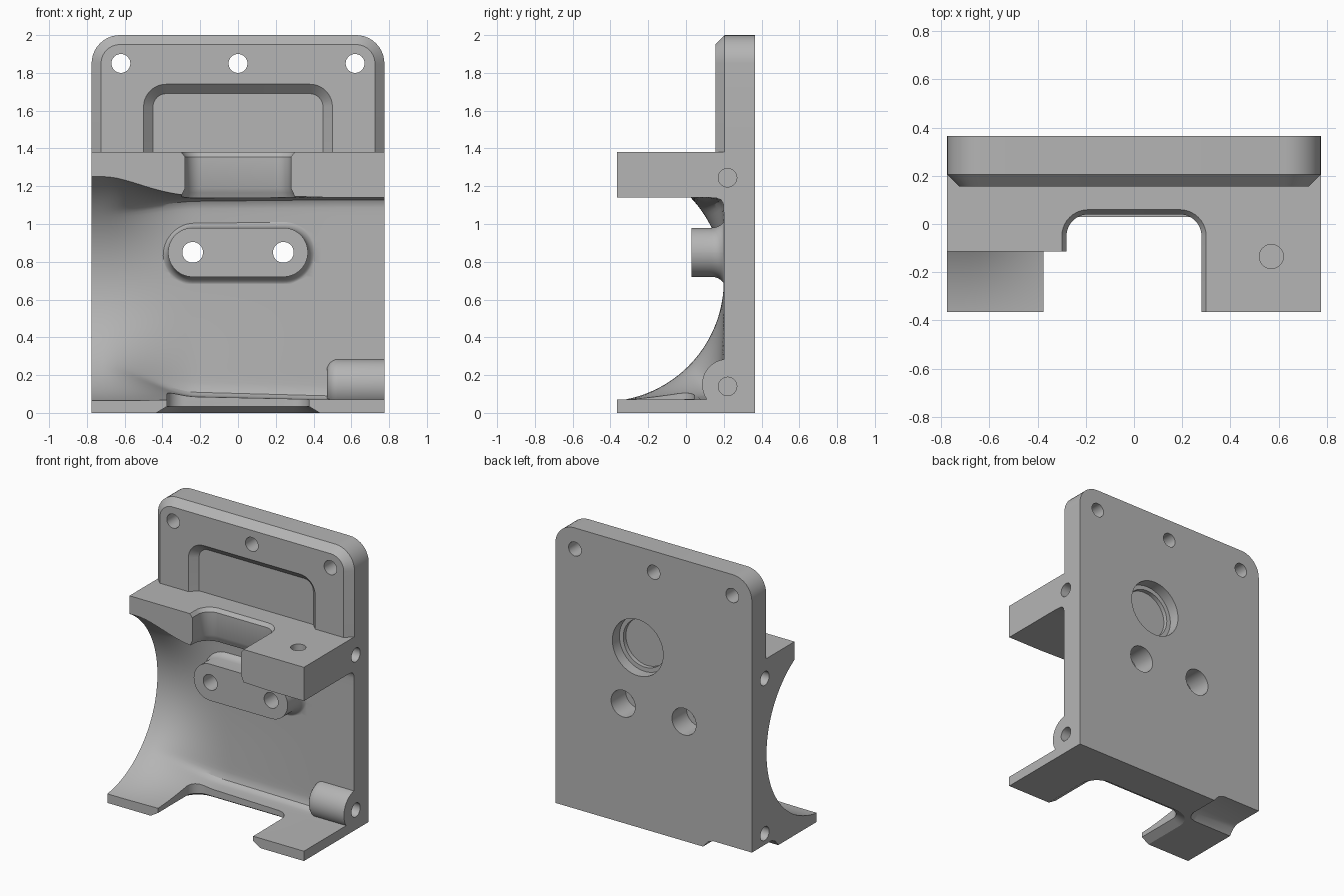
import bpy, bmesh, math
from mathutils import Vector

if "Cube" in bpy.data.objects:
    bpy.data.objects.remove(bpy.data.objects["Cube"])

grey = bpy.data.materials.new("machined_grey")
grey.diffuse_color = (0.46, 0.46, 0.46, 1)
grey.use_nodes = True
grey.node_tree.nodes["Principled BSDF"].inputs["Base Color"].default_value = grey.diffuse_color


def loft(name, rings):
    """Closed solid through rings of equal point count."""
    bm = bmesh.new()
    vs = [[bm.verts.new(p) for p in r] for r in rings]
    n = len(rings[0])
    for a, b in zip(vs, vs[1:]):
        for i in range(n):
            j = (i + 1) % n
            bm.faces.new((a[i], a[j], b[j], b[i]))
    bm.faces.new(vs[0])
    bm.faces.new(vs[-1])
    bmesh.ops.recalc_face_normals(bm, faces=bm.faces)
    me = bpy.data.meshes.new(name)
    bm.to_mesh(me)
    bm.free()
    me.materials.append(grey)
    ob = bpy.data.objects.new(name, me)
    bpy.context.collection.objects.link(ob)
    return ob


def place(axis, pts, d):
    """Put 2D points on the plane at distance d along an axis."""
    if axis == 'x':
        return [Vector((d, a, b)) for a, b in pts]
    if axis == 'y':
        return [Vector((a, d, b)) for a, b in pts]
    return [Vector((a, b, d)) for a, b in pts]


def rounded(u0, u1, v0, v1, r_low, r_high, n=10):
    """Rectangle with separate radii for the low and high corners."""
    pts = []
    for u, v, su, sv, r, a0 in ((u0, v0, 1, 1, r_low, 180), (u1, v0, -1, 1, r_low, 270),
                                (u1, v1, -1, -1, r_high, 0), (u0, v1, 1, -1, r_high, 90)):
        for k in range(n + 1 if r else 1):
            a = math.radians(a0 + 90 * k / n)
            pts.append((u + su * r + r * math.cos(a), v + sv * r + r * math.sin(a)))
    return pts


def combine(target, tool, op='DIFFERENCE'):
    m = target.modifiers.new("combine", 'BOOLEAN')
    m.operation, m.object, m.solver = op, tool, 'EXACT'
    bpy.context.view_layer.update()
    dg = bpy.context.evaluated_depsgraph_get()
    me = bpy.data.meshes.new_from_object(target.evaluated_get(dg))
    target.modifiers.clear()
    target.data = me
    bpy.data.objects.remove(tool)


def box(name, x0, x1, y0, y1, z0, z1):
    r = rounded(x0, x1, y0, y1, 0, 0)
    return loft(name, [place('z', r, z0), place('z', r, z1)])


def rod(name, axis, u, v, steps, n=40):
    """Round solid along an axis; steps are (distance, radius)."""
    ang = [2 * math.pi * k / n for k in range(n)]
    return loft(name, [place(axis, [(u + r * math.cos(a), v + r * math.sin(a)) for a in ang], d)
                       for d, r in steps])


# Solid block and the chamfered upper plate
bracket = box("bracket", -0.775, 0.775, -0.365, 0.365, 0, 1.38)
plate = loft("upper_plate", [
    place('y', rounded(-0.775 + i, 0.775 - i, 1.2, 2 - i, 0, 0.15 - i), y)
    for y, i in ((0.365, 0), (0.205, 0), (0.155, 0.05))])
combine(bracket, plate, 'UNION')

# Hollow: round section on the left blending to a rounded box on the right
def blend(x):
    s = min(max((x + 0.72) / 0.5, 0), 1)
    return 0.87 * s * s * (3 - 2 * s) + 0.13 * min(max((x + 0.3) / 0.8, 0), 1)

def hollow_section(x):
    t, pts, n, p = blend(x), [(-0.7, 0.06 + 0.01 * blend(x))], 110, 28
    for k in range(n + 1):
        a = math.radians(-90 + 180 * k / n)
        c, s = math.cos(a), math.sin(a)
        h = 0.44 if s > 0 else 0.63
        square = ((abs(c) / 0.64) ** p + (abs(s) / h) ** p) ** (-1 / p)
        r = 0.64 * (1 - t) + square * t
        pts.append((-0.44 + r * c, 0.70 + r * s))
    pts.append((-0.7, pts[-1][1]))
    return pts

xs = [-0.9] + [-0.72 + 0.04 * k for k in range(32)] + [0.9]
combine(bracket, loft("hollow", [place('x', hollow_section(x), x) for x in xs]))

# Shorter left half of the shelf
combine(bracket, box("shelf_trim", -0.9, -0.2, -0.5, -0.115, 0.6, 1.5))

# Shelf notch and foot notch, with flared edges
def notch(name, half, back, steps):
    combine(bracket, loft(name, [
        place('z', rounded(-half - o, half + o, -0.6, back + o, 0, 0.09 + o), z) for z, o in steps]))

notch("shelf_notch", 0.28, 0.04, ((1.40, 0.035), (1.355, 0), (1.19, 0), (1.165, 0.012), (1.12, 0.03)))
notch("foot_notch", 0.375, 0.045, ((-0.02, 0.09), (0.035, 0), (0.5, 0)))

# Recess in the upper plate with sloping walls
combine(bracket, loft("recess", [
    place('y', rounded(-0.45 - o, 0.45 + o, 1.38, 1.69 + o, 0, 0.07 + o), y)
    for y, o in ((0.135, 0.07), (0.205, 0))]))

# Oval mounting pad with a filleted root
fillet = [(0.205 - 0.07 * (1 - math.sin(a)), 0.055 * (1 - math.cos(a)))
          for a in (math.pi / 2 * k / 6 for k in range(7))]
combine(bracket, loft("oval_pad", [
    place('y', rounded(-0.37 - o, 0.37 + o, 0.72 - o, 0.98 + o, 0.1299 + o, 0.1299 + o, 14), y)
    for y, o in [(0.03, 0)] + fillet + [(0.26, 0.055)]]), 'UNION')

# Rounded lug around the lower right side hole
dome = [(0.47 + 0.06 * (1 - math.cos(a)), 0.075 + 0.06 * math.sin(a))
        for a in (math.pi / 2 * k / 6 for k in range(7))]
combine(bracket, rod("side_lug", 'x', 0.22, 0.15, dome + [(0.775, 0.135)]), 'UNION')

# Relief under the left rear corner
relief = [(-0.9, -0.1), (-0.9, 0.06), (-0.47, 0.06), (-0.43, 0.045), (-0.39, 0), (-0.37, -0.1)]
combine(bracket, loft("corner_relief", [
    place('y', [(u, v - d) for u, v in relief], y)
    for y, d in ((0.06, 0.07), (0.10, 0.02), (0.14, 0), (0.5, 0))]))

# Through holes
for x in (-0.62, 0, 0.62):
    combine(bracket, rod("plate_hole", 'y', x, 1.85, ((0, 0.05), (0.5, 0.05))))
for x in (-0.24, 0.24):
    combine(bracket, rod("pad_hole", 'y', x, 0.85,
                         ((-0.1, 0.055), (0.2, 0.055), (0.201, 0.095), (0.5, 0.095))))

# Stepped blind bore on the back
combine(bracket, rod("back_bore", 'y', 0.125, 1.28,
                     ((0.255, 0.17), (0.285, 0.17), (0.286, 0.2), (0.5, 0.2)), 56))

# Blind holes in the sides and the shelf top
for s in (-1, 1):
    for z in (0.14, 1.245):
        combine(bracket, rod("side_hole", 'x', 0.22, z, ((s * 0.5, 0.049), (s * 0.9, 0.049))))
combine(bracket, rod("shelf_hole", 'z', 0.57, -0.135, ((1.2, 0.05), (1.5, 0.05))))

# Smooth the curved surfaces, keep edges crisp
bpy.context.view_layer.objects.active = bracket
bracket.select_set(True)
bpy.ops.object.shade_smooth_by_angle(angle=math.radians(28))
